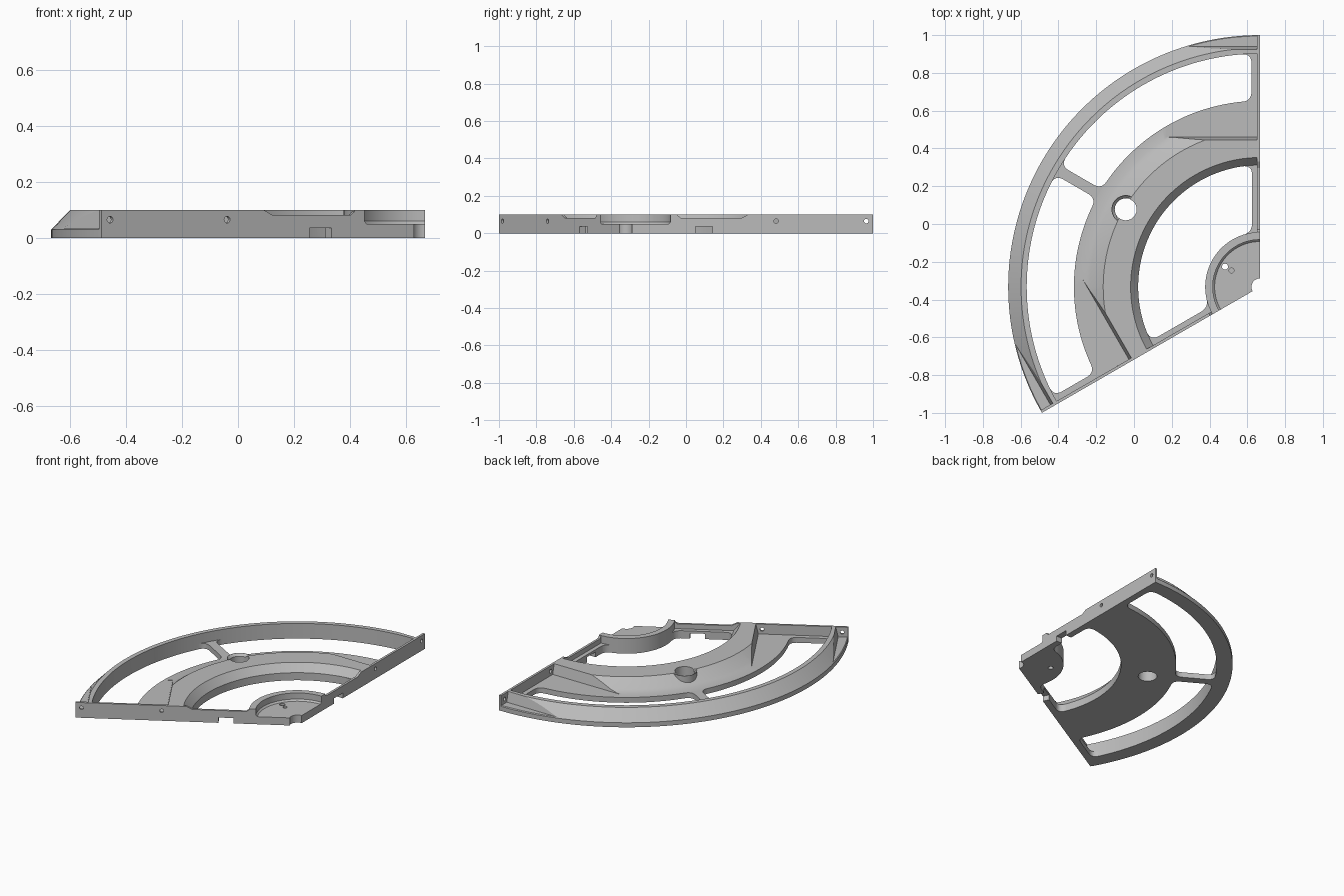
import bpy, bmesh, math
from mathutils import Vector

if "Cube" in bpy.data.objects:
    bpy.data.objects.remove(bpy.data.objects["Cube"])

HUB = Vector((0.667, -0.333, 0))      # centre of the 120 degree sector
R, H, FLOOR = 1.333, 0.1, 0.035
START, MID, END = (math.radians(a) for a in (90, 150, 210))

grey = bpy.data.materials.new("light_grey")
grey.use_nodes = True
grey.diffuse_color = (0.5, 0.5, 0.5, 1)
grey.node_tree.nodes["Principled BSDF"].inputs["Base Color"].default_value = (0.5, 0.5, 0.5, 1)


def polar(r, a, z=0):
    return HUB + Vector((r * math.cos(a), r * math.sin(a), z))


def local(u, v, z, a, flip):
    """u runs along the end wall at angle a, v into the sector."""
    return HUB + Vector((u * math.cos(a) - flip * v * math.sin(a),
                         u * math.sin(a) + flip * v * math.cos(a), z))


def loft(name, sections):
    """Closed solid through matching outlines."""
    bm = bmesh.new()
    rows = [[bm.verts.new(p) for p in s] for s in sections]
    n = len(rows[0])
    for a, b in zip(rows, rows[1:]):
        for i in range(n):
            j = (i + 1) % n
            bm.faces.new((a[i], a[j], b[j], b[i]))
    bm.faces.new(rows[0][::-1])
    bm.faces.new(rows[-1])
    bmesh.ops.recalc_face_normals(bm, faces=bm.faces)
    mesh = bpy.data.meshes.new(name)
    bm.to_mesh(mesh)
    bm.free()
    mesh.materials.append(grey)
    ob = bpy.data.objects.new(name, mesh)
    bpy.context.collection.objects.link(ob)
    return ob


def sweep(name, profile, steps=72):
    """Turn a (radius, height) profile through the sector."""
    angles = [START + (END - START) * i / steps for i in range(steps + 1)]
    return loft(name, [[polar(r, a, z) for r, z in profile] for a in angles])


def prism(name, outline, v0, v1, side):
    """Extrude a (u, z) outline away from an end wall."""
    return loft(name, [[local(u, v, z, *side) for u, z in outline] for v in (v0, v1)])


def rod(name, centre, axis, r0, r1, length, n=32):
    """Straight or tapered round bar."""
    x = axis.orthogonal().normalized()
    y = axis.cross(x)
    turn = [2 * math.pi * i / n for i in range(n)]
    return loft(name, [[centre + axis * d + r * (x * math.cos(t) + y * math.sin(t)) for t in turn]
                       for d, r in ((0, r0), (length, r1))])


def opening(name, r1, r2, a, da, b, db, f=0.05, n=40):
    """Cutter for a round-cornered window between two radii and two straight edges."""
    def edge_angle(r, first):
        return a + math.asin(da / r) if first else b - math.asin(db / r)
    c = [polar(r1, edge_angle(r1, True)), polar(r1, edge_angle(r1, False)),
         polar(r2, edge_angle(r2, False)), polar(r2, edge_angle(r2, True))]

    def arc(r, forward):
        lo, hi = edge_angle(r, True) + f / r, edge_angle(r, False) - f / r
        pts = [polar(r, lo + (hi - lo) * i / n) for i in range(n + 1)]
        return pts if forward else pts[::-1]

    def corner(p, q, s):
        return [p * (1 - t) ** 2 + q * 2 * t * (1 - t) + s * t * t
                for t in (i / 8 for i in range(1, 8))]
    inner, outer = arc(r1, True), arc(r2, False)
    d1, d2 = (c[2] - c[1]).normalized() * f, (c[3] - c[0]).normalized() * f
    pts = inner + corner(inner[-1], c[1], c[1] + d1) + [c[1] + d1, c[2] - d1]
    pts += corner(c[2] - d1, c[2], outer[0]) + outer
    pts += corner(outer[-1], c[3], c[3] - d2) + [c[3] - d2, c[0] + d2]
    pts += corner(c[0] + d2, c[0], inner[0])
    return loft(name, [[p + Vector((0, 0, z)) for p in pts] for z in (-0.1, 0.2)])


def cut(ob, cutters):
    for c in cutters:
        m = ob.modifiers.new("cut", 'BOOLEAN')
        m.operation, m.solver, m.object = 'DIFFERENCE', 'EXACT', c
    bpy.context.view_layer.update()
    deps = bpy.context.evaluated_depsgraph_get()
    mesh = bpy.data.meshes.new_from_object(ob.evaluated_get(deps))
    ob.modifiers.clear()
    ob.data = mesh


UP = Vector((0, 0, 1))
sides = {"back": (START, 1), "front": (END, -1)}

# Main solids
hub = sweep("hub_cup", [(0.045, 0), (0.045, 0.05), (0.24, 0.05), (0.25, 0.06),
                        (0.25, H), (0.29, H), (0.29, 0)])
ring = sweep("middle_ring", [(0.645, 0), (0.645, 0.05), (0.685, H), (0.83, H), (0.9, 0.05),
                             (0.93, 0.037), (0.985, FLOOR), (0.985, 0)])
rim = sweep("outer_rim", [(1.235, 0), (1.235, H), (1.265, H), (R, 0.03), (R, 0)])
inner_frame = sweep("inner_frame", [(0.27, 0), (0.27, 0.05), (0.66, 0.05), (0.66, 0)])
outer_frame = sweep("outer_frame", [(0.95, 0), (0.95, FLOOR), (1.26, FLOOR), (1.26, 0)])
boss = rod("boss", polar(0.821, MID), UP, 0.075, 0.075, H, 48)

# Cutters
bore = rod("bore", polar(0.821, MID, -0.05), UP, 0.058, 0.058, 0.2, 48)
sink = rod("countersink", polar(0.821, MID, 0.085), UP, 0.058, 0.078, 0.02, 48)
pin_hole = rod("pin_hole", polar(0.214, MID, -0.05), UP, 0.016, 0.016, 0.2)
blind_hole = rod("blind_hole", polar(0.174, MID, 0.02), UP, 0.013, 0.013, 0.1)
inner_window = opening("inner_window", 0.29, 0.645, START, 0.042, END, 0.042)
windows = [opening("window_back", 0.985, 1.235, START, 0.045, MID, 0.028),
           opening("window_front", 0.985, 1.235, MID, 0.028, END, 0.045)]
helpers = [bore, sink, pin_hole, blind_hole, inner_window] + windows
ring_pockets, rim_pockets, notches, walls = [], [], [], []

# End walls with their screw holes, notches and screw pockets
for label, side in sides.items():
    wall = prism(label + "_end_wall", [
        (0.045, 0), (0.385, 0), (0.385, FLOOR), (0.475, FLOOR), (0.475, 0), (R, 0), (R, H),
        (0.665, H), (0.63, 0.082), (0.305, 0.082), (0.283, H), (0.25, H), (0.25, 0.05),
        (0.045, 0.05)], 0, 0.015, side)
    inward = local(0, 1, 0, *side) - HUB
    holes = [rod("screw_hole", local(u, -0.05, 0.065, *side), inward, 0.012, 0.012, 0.1, 20)
             for u in (0.815, 1.297)]
    cut(wall, holes)
    walls.append(wall)
    for u, reach, store in ((0.783, 0.5, ring_pockets), (1.263, 0.42, rim_pockets)):
        store.append(prism("pocket", [(u + 0.01, FLOOR), (u - 0.01, 0.12), (1.5, 0.12),
                                      (1.5, FLOOR)], -0.02, reach, side))
    notches.append(prism("notch", [(0.385, -0.05), (0.385, FLOOR), (0.475, FLOOR),
                                   (0.475, -0.05)], -0.02, 0.1, side))
    helpers += holes
helpers += ring_pockets + rim_pockets + notches

cut(hub, [pin_hole, blind_hole])
cut(ring, ring_pockets + [bore])
cut(boss, [bore, sink])
cut(rim, rim_pockets)
cut(inner_frame, [inner_window] + notches)
cut(outer_frame, windows)

for h in helpers:
    bpy.data.objects.remove(h)

# Smooth curved faces, keep crisp edges
bpy.ops.object.select_all(action='DESELECT')
for ob in [hub, ring, rim, inner_frame, outer_frame, boss] + walls:
    ob.select_set(True)
    bpy.context.view_layer.objects.active = ob
bpy.ops.object.shade_smooth_by_angle(angle=math.radians(25))
